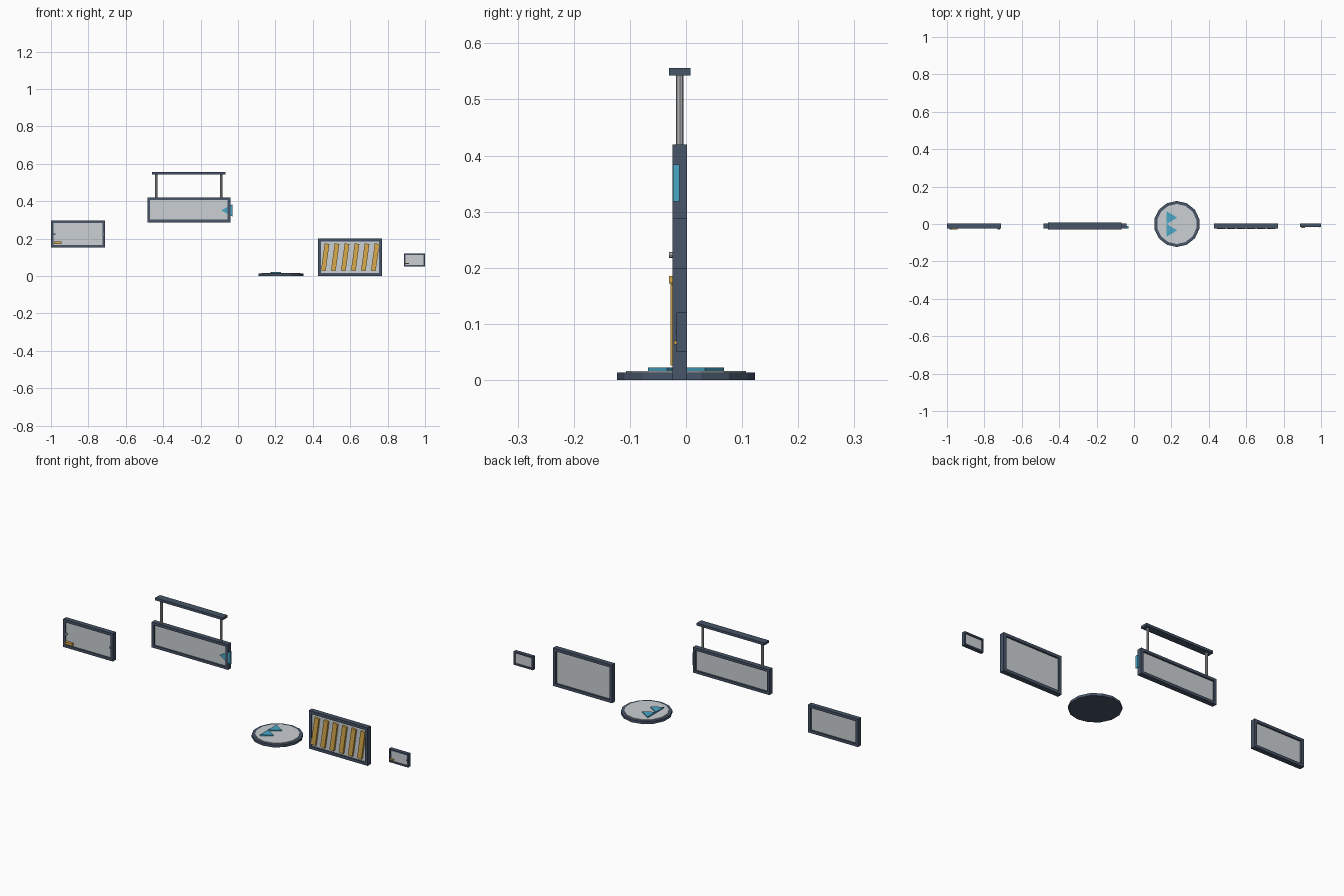
import bpy, bmesh, math
from mathutils import Matrix

if "Cube" in bpy.data.objects:
    bpy.data.objects.remove(bpy.data.objects["Cube"])


def material(name, rgb):
    m = bpy.data.materials.new(name)
    m.diffuse_color = (*rgb, 1)
    m.use_nodes = True
    m.node_tree.nodes["Principled BSDF"].inputs["Base Color"].default_value = m.diffuse_color
    return m


SLATE = material("slate", (0.063, 0.09, 0.14))
PALE = material("pale_panel", (0.60, 0.63, 0.65))
STEEL = material("steel", (0.45, 0.47, 0.48))
AMBER = material("amber", (0.69, 0.41, 0.07))
BLUE = material("blue", (0.07, 0.39, 0.58))


def finish(name, bm, mat):
    bmesh.ops.recalc_face_normals(bm, faces=bm.faces)
    me = bpy.data.meshes.new(name)
    bm.to_mesh(me)
    bm.free()
    me.materials.append(mat)
    ob = bpy.data.objects.new(name, me)
    bpy.context.collection.objects.link(ob)
    return ob


def box(name, x, y, z, mat, tilt=0):
    """Box from (min, max) ranges, optionally tilted about y."""
    size = [b - a for a, b in (x, y, z)]
    mid = [(a + b) / 2 for a, b in (x, y, z)]
    bm = bmesh.new()
    bmesh.ops.create_cube(bm, size=1, matrix=Matrix.Translation(mid)
                          @ Matrix.Rotation(tilt, 4, 'Y') @ Matrix.Diagonal((*size, 1)))
    return finish(name, bm, mat)


def prism(name, pts, vec, mat):
    """Extrude a flat outline along vec."""
    bm = bmesh.new()
    f = bm.faces.new([bm.verts.new(p) for p in pts])
    ext = bmesh.ops.extrude_face_region(bm, geom=[f])["geom"]
    bmesh.ops.translate(bm, vec=vec, verts=[g for g in ext if isinstance(g, bmesh.types.BMVert)])
    return finish(name, bm, mat)


def disc(name, centre, r, depth, sides, mat, along_y=False):
    bm = bmesh.new()
    rot = Matrix.Rotation(math.pi / 2, 4, 'X') if along_y else Matrix.Identity(4)
    bmesh.ops.create_cone(bm, cap_ends=True, segments=sides, radius1=r, radius2=r, depth=depth,
                          matrix=Matrix.Translation(centre) @ rot)
    return finish(name, bm, mat)


def framed_panel(name, x, y, z, border):
    """Rectangular ring frame with a pale panel recessed on both sides."""
    bm = bmesh.new()
    loops = []
    for yy in y:
        for b in (0, border):
            loops.append([bm.verts.new((px, yy, pz)) for px, pz in (
                (x[0] + b, z[0] + b), (x[1] - b, z[0] + b),
                (x[1] - b, z[1] - b), (x[0] + b, z[1] - b))])
    fo, fi, bo, bi = loops
    for a, b in ((fo, fi), (fi, bi), (bi, bo), (bo, fo)):
        for i in range(4):
            j = (i + 1) % 4
            bm.faces.new((a[i], a[j], b[j], b[i]))
    finish(name + "_frame", bm, SLATE)
    t = y[1] - y[0]
    box(name + "_panel", (x[0] + border, x[1] - border), (y[0] + t * .25, y[1] - t * .35),
        (z[0] + border, z[1] - border), PALE)


# Wall sign with bolts and amber tag
framed_panel("wall_sign", (-1.0, -0.71), (-0.024, 0.002), (0.152, 0.298), 0.014)
box("wall_sign_tag", (-0.985, -0.943), (-0.03, -0.016), (0.172, 0.185), AMBER)
for s, bx in (("left", -0.981), ("right", -0.723)):
    disc("wall_sign_bolt_" + s, (bx, -0.023, 0.223), 0.0055, 0.014, 8, STEEL, True)

# Hanging sign with ceiling rail, rods and arrow
framed_panel("hanging_sign", (-0.485, -0.041), (-0.024, 0.002), (0.287, 0.42), 0.014)
box("ceiling_rail", (-0.46, -0.067), (-0.03, 0.008), (0.543, 0.556), SLATE)
for s, rx in (("left", -0.437), ("right", -0.09)):
    disc("hanging_rod_" + s, (rx, -0.011, 0.4805), 0.0065, 0.127, 8, STEEL)
prism("hanging_sign_arrow", [(-0.09, -0.0235, 0.351), (-0.03, -0.0235, 0.318),
                             (-0.03, -0.0235, 0.384)], (0, 0.0115, 0), BLUE)

# Floor marker disc with two arrowheads
CX = 0.229
disc("floor_disc_base", (CX, 0, 0.0065), 0.123, 0.013, 14, SLATE)
disc("floor_disc_face", (CX, 0, 0.0135), 0.107, 0.005, 14, PALE)
for s, sy in (("rear", 1), ("front", -1)):
    prism("floor_arrow_" + s, [(0.175, 0, 0.0145), (0.231, sy * 0.034, 0.0145),
                               (0.175, sy * 0.068, 0.0145)], (0, 0, 0.0075), BLUE)

# Hazard board with slanted stripes
framed_panel("hazard_board", (0.428, 0.77), (-0.024, 0.002), (0.0, 0.2), 0.015)
for i in range(6):
    cx = 0.466 + i * 0.0535
    box(f"hazard_stripe_{i + 1}", (cx - 0.0125, cx + 0.0125), (-0.028, -0.016),
        (0.027, 0.173), AMBER, math.radians(8))

# Small plaque with bolts and tag
framed_panel("plaque", (0.888, 1.0), (-0.017, 0.002), (0.05, 0.12), 0.008)
box("plaque_tag", (0.896, 0.914), (-0.021, -0.011), (0.063, 0.07), AMBER)
for s, bx in (("left", 0.8975), ("right", 0.9905)):
    disc("plaque_bolt_" + s, (bx, -0.015, 0.085), 0.0025, 0.009, 8, STEEL, True)
